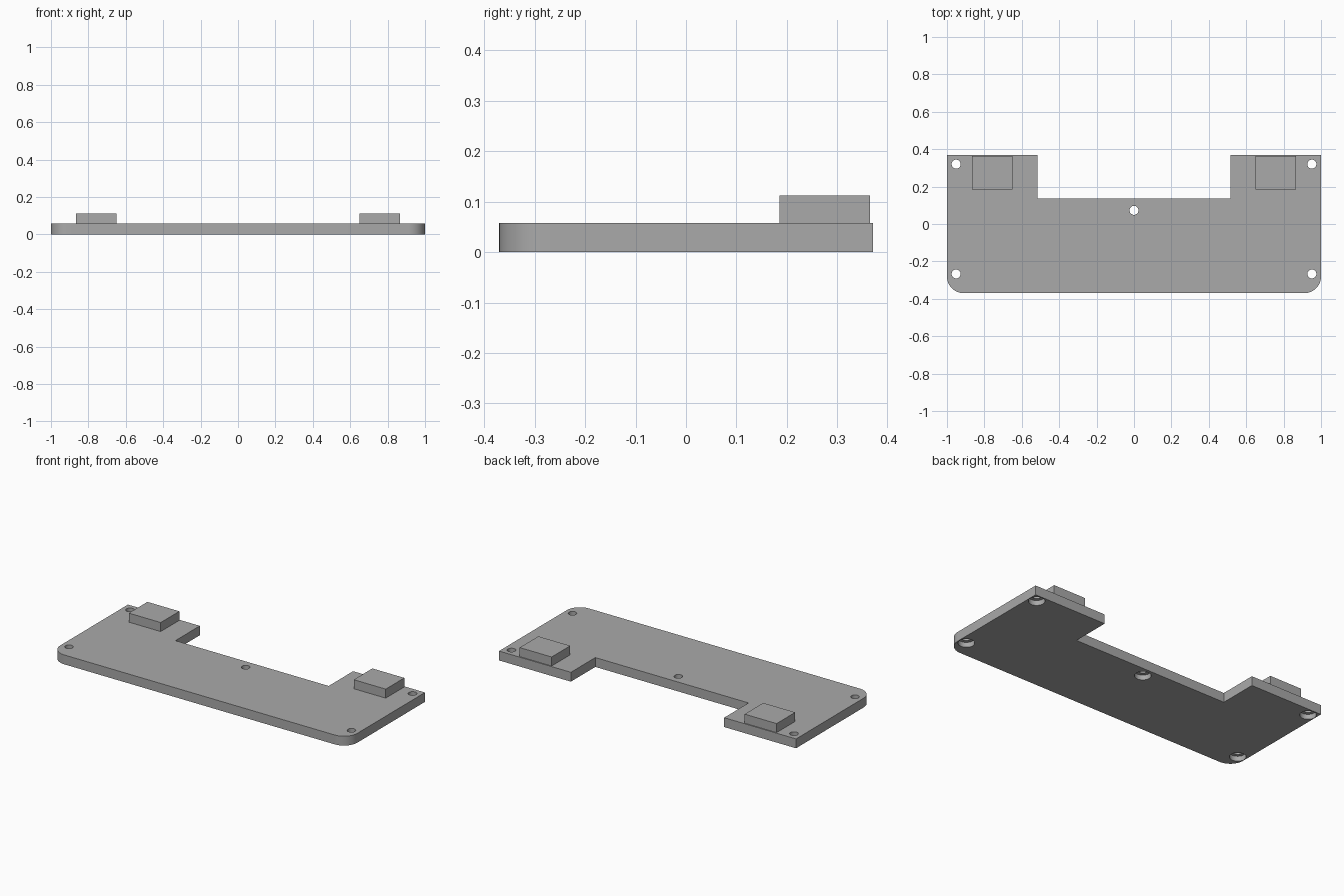
import bpy, bmesh, math
from mathutils import Matrix

if "Cube" in bpy.data.objects:
    bpy.data.objects.remove(bpy.data.objects["Cube"])

T = 0.057          # plate thickness
R = 0.09           # front corner radius

grey = bpy.data.materials.new("plain grey")
grey.diffuse_color = (0.40, 0.40, 0.40, 1)
grey.use_nodes = True
grey.node_tree.nodes["Principled BSDF"].inputs["Base Color"].default_value = grey.diffuse_color


def make_object(name, bm):
    mesh = bpy.data.meshes.new(name)
    bmesh.ops.recalc_face_normals(bm, faces=bm.faces)
    bm.to_mesh(mesh)
    bm.free()
    mesh.materials.append(grey)
    obj = bpy.data.objects.new(name, mesh)
    bpy.context.collection.objects.link(obj)
    return obj


def box(name, x0, x1, y0, y1, z0, z1):
    bm = bmesh.new()
    size = Matrix.Diagonal((x1 - x0, y1 - y0, z1 - z0, 1))
    place = Matrix.Translation(((x0 + x1) / 2, (y0 + y1) / 2, (z0 + z1) / 2))
    bmesh.ops.create_cube(bm, size=1, matrix=place @ size)
    return make_object(name, bm)


def hole_cutter(name, radius, z0, z1):
    # one cylinder for each of the five screw holes
    bm = bmesh.new()
    for x, y in [(-0.951, 0.32), (0.951, 0.32), (-0.951, -0.267), (0.951, -0.267), (0, 0.073)]:
        bmesh.ops.create_cone(bm, cap_ends=True, segments=32, radius1=radius, radius2=radius,
                              depth=z1 - z0, matrix=Matrix.Translation((x, y, (z0 + z1) / 2)))
    return make_object(name, bm)


# Plate outline: two rear arms around a notch, rounded front corners
half = [(0.516, 0.135), (0.516, 0.37), (1, 0.37)]
for i in range(13):
    a = -math.pi / 2 * i / 12
    half.append((1 - R + R * math.cos(a), -0.37 + R + R * math.sin(a)))
outline = half + [(-x, y) for x, y in reversed(half)]
bm = bmesh.new()
base = bm.faces.new([bm.verts.new((x, y, 0)) for x, y in outline])
top = bmesh.ops.extrude_face_region(bm, geom=[base])["geom"]
bmesh.ops.translate(bm, verts=[v for v in top if isinstance(v, bmesh.types.BMVert)], vec=(0, 0, T))
plate = make_object("plate", bm)

# Through holes with wider recesses on the underside
for cutter in (hole_cutter("through_hole_cutter", 0.024, -0.05, 0.1),
               hole_cutter("recess_cutter", 0.045, -0.05, 0.03)):
    cutter.hide_render = True
    cutter.hide_set(True)
    mod = plate.modifiers.new("cut", 'BOOLEAN')
    mod.operation = 'DIFFERENCE'
    mod.solver = 'EXACT'
    mod.object = cutter

# Smooth the rounded walls, keep edges sharp
bpy.context.view_layer.objects.active = plate
plate.select_set(True)
for mod in list(plate.modifiers):
    bpy.ops.object.modifier_apply(modifier=mod.name)
bpy.ops.object.shade_smooth_by_angle(angle=math.radians(30))

# Raised pads on the rear arms
box("left_pad", -0.865, -0.65, 0.185, 0.364, T, 0.112)
box("right_pad", 0.65, 0.865, 0.185, 0.364, T, 0.112)
